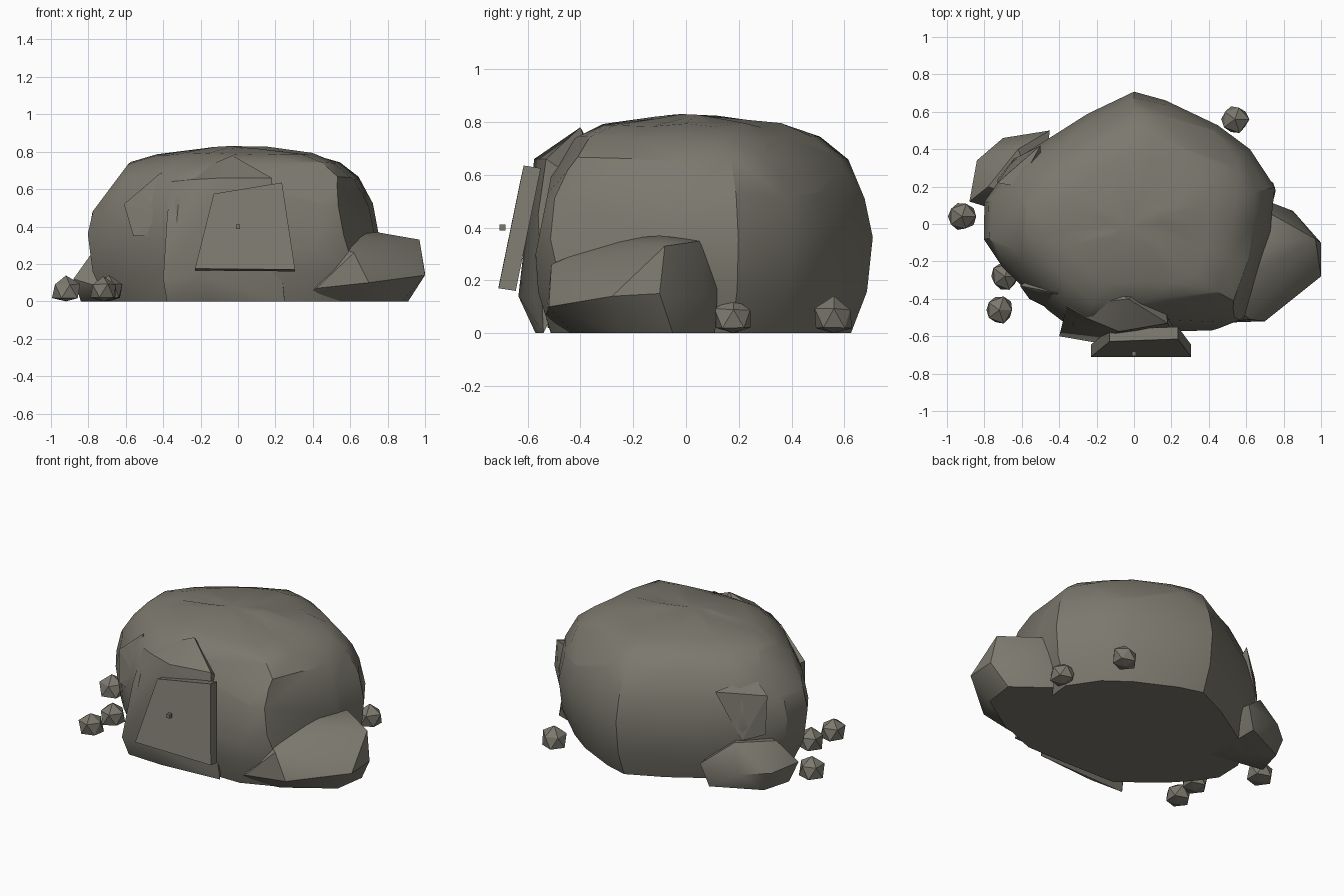
import bpy
import bmesh
import random
from math import radians
from mathutils import Vector

random.seed(4)

if "Cube" in bpy.data.objects:
    bpy.data.objects.remove(bpy.data.objects["Cube"], do_unlink=True)

# One warm grey stone colour for everything
stone = bpy.data.materials.new("warm_grey_stone")
stone.use_nodes = True
colour = (0.2, 0.19, 0.155, 1)
stone.diffuse_color = colour
stone.node_tree.nodes["Principled BSDF"].inputs["Base Color"].default_value = colour


def finish(bm, name, smooth_angle=None):
    """Turn a bmesh into a named stone object, optionally smooth shaded."""
    bmesh.ops.recalc_face_normals(bm, faces=bm.faces[:])
    mesh = bpy.data.meshes.new(name)
    bm.to_mesh(mesh)
    bm.free()
    mesh.materials.append(stone)
    obj = bpy.data.objects.new(name, mesh)
    bpy.context.collection.objects.link(obj)
    if smooth_angle:
        bpy.ops.object.select_all(action="DESELECT")
        obj.select_set(True)
        bpy.context.view_layer.objects.active = obj
        bpy.ops.object.shade_smooth_by_angle(angle=radians(smooth_angle))


def hull_rock(name, points, smooth_angle=None):
    """Make a faceted rock wrapped around a few corner points."""
    bm = bmesh.new()
    for point in points:
        bm.verts.new(point)
    bmesh.ops.convex_hull(bm, input=bm.verts[:])
    loose = [v for v in bm.verts if not v.link_faces]
    bmesh.ops.delete(bm, geom=loose, context="VERTS")
    bmesh.ops.dissolve_limit(bm, angle_limit=radians(2),
                             verts=bm.verts[:], edges=bm.edges[:])
    finish(bm, name, smooth_angle)


def chip(bm, point, normal):
    """Slice a flat chip off the rock and close the cut."""
    geometry = bm.verts[:] + bm.edges[:] + bm.faces[:]
    bmesh.ops.bisect_plane(bm, geom=geometry, plane_co=Vector(point),
                           plane_no=Vector(normal).normalized(), clear_outer=True)
    rim = [e for e in bm.edges if e.is_boundary]
    if rim:
        bmesh.ops.holes_fill(bm, edges=rim, sides=0)


# Main boulder: footprint lofted through a domed profile, then chipped
footprint = [(.74, 0), (.76, .2), (.62, .4), (.45, .53), (.17, .67), (0, .715),
             (-.25, .59), (-.43, .48), (-.65, .34), (-.8, .12), (-.8, -.08),
             (-.7, -.23), (-.6, -.34), (-.46, -.46), (-.3, -.58), (.1, -.58),
             (.42, -.58), (.62, -.5), (.72, -.25)]
profile = [(.88, 0), (.97, .16), (1, .36), (.96, .52),
           (.86, .66), (.72, .74), (.54, .79), (.2, .82)]
bm = bmesh.new()
rings = []
for scale, height in profile:
    ring = []
    for x, y in footprint:
        s = scale * random.uniform(.985, 1.005)
        z = height + (random.uniform(-.012, .008) if height else 0)
        ring.append(bm.verts.new((x * s, y * s, z)))
    rings.append(ring)
count = len(footprint)
for low, high in zip(rings, rings[1:]):
    for i in range(count):
        j = (i + 1) % count
        bm.faces.new((low[i], low[j], high[j], high[i]))
bm.faces.new(list(reversed(rings[0])))
peak = bm.verts.new((-.05, -.02, .83))
for i in range(count):
    bm.faces.new((rings[-1][i], rings[-1][(i + 1) % count], peak))

chip(bm, (.66, -.15, .5), (1, -.35, .22))       # left flank
chip(bm, (.42, .42, .63), (.5, .8, .7))         # rear left shoulder
chip(bm, (.1, -.55, .4), (0, -1, .2))           # front face
chip(bm, (.1, -.47, .66), (.1, -.8, .6))        # brow above the front face
chip(bm, (-.65, 0, .65), (-.8, 0, .6))          # right shoulder
chip(bm, (-.51, .37, .62), (-.6, .7, .4))       # rear right shoulder
finish(bm, "main_boulder", 32)

# Wedge-shaped block standing behind the plaque
hull_rock("front_block", [
    (-.03, -.4, .78), (-.26, -.5, .65), (.18, -.53, .66), (-.08, -.575, .66),
    (.2, -.56, .45), (-.2, -.59, .42), (-.38, -.52, .44), (-.36, -.44, .64),
    (-.2, -.635, .14), (.12, -.58, .14), (-.4, -.6, .12), (-.38, -.56, 0),
    (-.15, -.57, 0), (.25, -.54, 0), (-.2, -.3, .6), (.15, -.3, .5)], 32)

# Low boulder leaning on the left flank
hull_rock("left_boulder", [
    (.54, -.45, .29), (.57, -.3, .35), (.74, -.1, .37), (.72, .06, .35),
    (.97, -.08, .33), (1, -.1, .15), (1, -.28, .14), (.7, -.52, .1),
    (.62, -.51, .26), (.85, .07, .14), (.72, .12, .17), (.7, .11, 0),
    (.91, -.05, 0), (.88, -.25, 0), (.6, -.43, 0), (.42, -.53, .07),
    (.3, -.48, 0)], 36)

# Low boulder at the rear right
hull_rock("rear_right_boulder", [
    (-.88, .12, .12), (-.84, .34, .12), (-.7, .46, .12), (-.45, .5, .14),
    (-.78, .2, .26), (-.62, .4, .28), (-.84, .16, 0), (-.79, .34, 0),
    (-.5, .48, 0), (-.5, .1, .25), (-.65, .05, .05), (-.5, .1, 0)], 36)

# Sharp shards standing out of the front right and rear right shoulders
hull_rock("front_shard", [
    (-.61, -.33, .52), (-.56, -.4, .35), (-.42, -.47, .35), (-.4, -.47, .46),
    (-.41, -.37, .69), (-.52, -.36, .58), (-.4, -.2, .4)])
hull_rock("rear_shard", [
    (-.73, .22, .54), (-.73, .24, .3), (-.64, .35, .28), (-.5, .42, .58),
    (-.62, .2, .63), (-.5, .2, .4)])

# Blank leaning plaque with uneven sides
lean = Vector((0, .065, -.01))
front = [Vector(p) for p in [(-.23, -.71, .175), (.305, -.71, .17),
                             (.235, -.615, .635), (-.13, -.628, .575)]]
hull_rock("plaque", front + [p + lean for p in front])

# Tiny stud in front of the plaque
bm = bmesh.new()
bmesh.ops.create_cube(bm, size=.024)
bmesh.ops.translate(bm, verts=bm.verts[:], vec=(0, -.695, .4))
finish(bm, "plaque_stud")

# Loose pebbles around the foot
pebbles = [(-.92, .04), (-.69, -.28), (-.72, -.46), (.54, .56), (.69, .18)]
for number, (x, y) in enumerate(pebbles, 1):
    bm = bmesh.new()
    bmesh.ops.create_icosphere(bm, subdivisions=1, radius=.085)
    for v in bm.verts:
        v.co *= random.uniform(.85, 1.02)
        v.co += Vector((x, y, .055))
        v.co.z = max(0, v.co.z)
    finish(bm, f"pebble_{number}")
